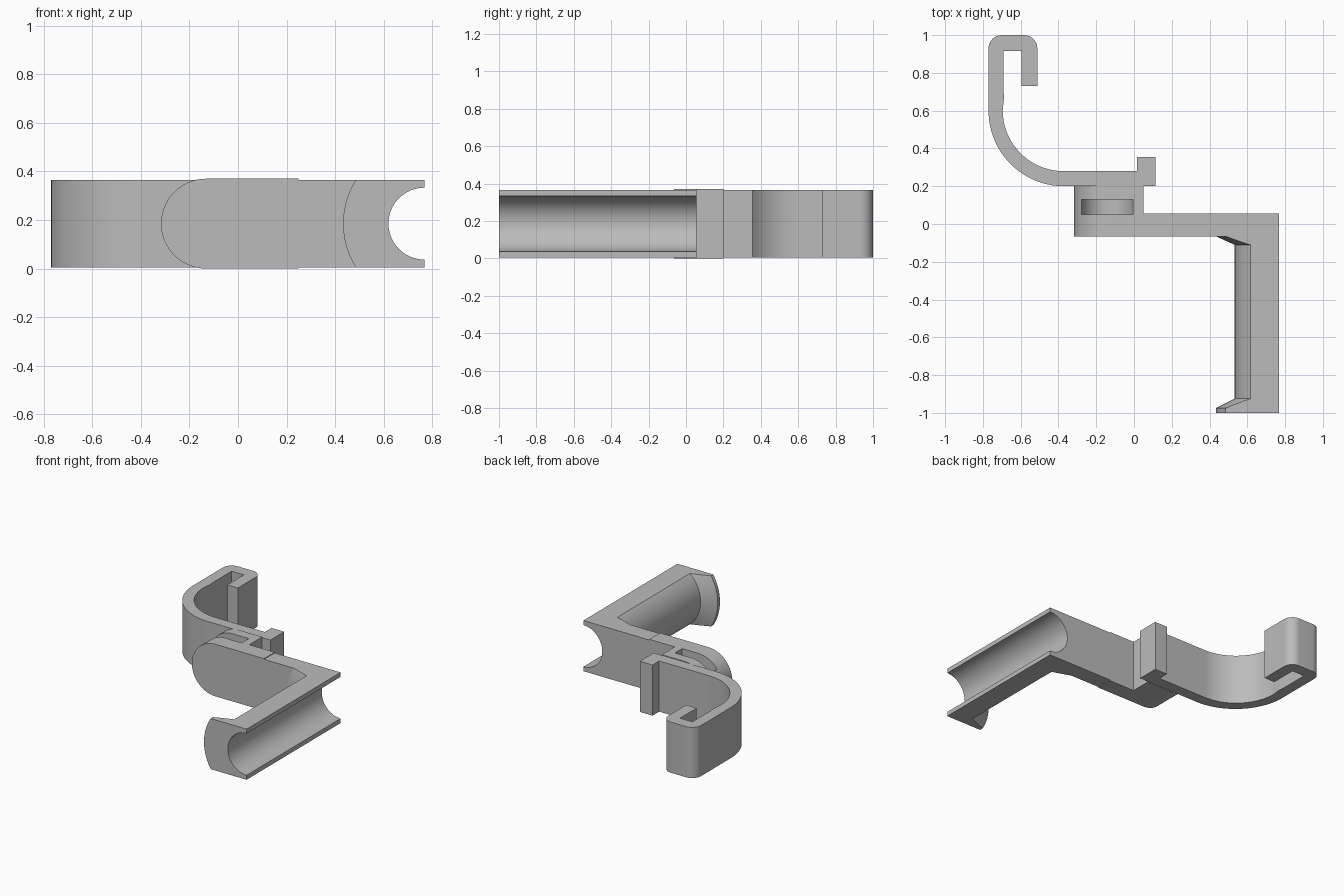
import bpy, bmesh
from math import cos, sin, pi, radians

cube = bpy.data.objects.get("Cube")
if cube:
    bpy.data.objects.remove(cube)

grey = bpy.data.materials.new("plain grey")
grey.use_nodes = True
colour = (0.5, 0.5, 0.5, 1)
grey.diffuse_color = colour
grey.node_tree.nodes["Principled BSDF"].inputs["Base Color"].default_value = colour

MID = 0.185            # middle height of every part
AXIS_X = 0.768         # axis of the tubular leg
LOW, HIGH = 0.005, 0.365


def arc(cx, cy, r, start, end, steps=32):
    angles = [radians(start + (end - start) * i / steps) for i in range(steps + 1)]
    return [(cx + r * cos(a), cy + r * sin(a)) for a in angles]


def finish(name, bm):
    bmesh.ops.recalc_face_normals(bm, faces=bm.faces)
    mesh = bpy.data.meshes.new(name)
    bm.to_mesh(mesh)
    bm.free()
    mesh.materials.append(grey)
    ob = bpy.data.objects.new(name, mesh)
    bpy.context.collection.objects.link(ob)
    return ob


def prism(name, outline, lo, hi, along="y"):
    """Extrude an outline: xz points along y, or xy points along z."""
    bm = bmesh.new()

    def ring(d):
        return [bm.verts.new((a, d, b) if along == "y" else (a, b, d)) for a, b in outline]

    r0, r1 = ring(lo), ring(hi)
    bm.faces.new(r0)
    bm.faces.new(r1)
    for i in range(len(r0)):
        j = (i + 1) % len(r0)
        bm.faces.new((r0[i], r0[j], r1[j], r1[i]))
    return finish(name, bm)


def box(name, x, y, z):
    return prism(name, [(x[0], z[0]), (x[1], z[0]), (x[1], z[1]), (x[0], z[1])], *y)


def turned(name, profile, sides=128):
    """Solid of (y, radius) rings turned round the leg axis."""
    bm = bmesh.new()
    rings = []
    for y, r in profile:
        rings.append([bm.verts.new((AXIS_X + r * cos(2 * pi * i / sides), y,
                                    MID + r * sin(2 * pi * i / sides))) for i in range(sides)])
    for a, b in zip(rings, rings[1:]):
        for i in range(sides):
            j = (i + 1) % sides
            bm.faces.new((a[i], a[j], b[j], b[i]))
    bm.faces.new(rings[0])
    bm.faces.new(rings[-1])
    return finish(name, bm)


def activate(ob):
    bpy.ops.object.select_all(action="DESELECT")
    ob.select_set(True)
    bpy.context.view_layer.objects.active = ob


def combine(ob, tool, operation="DIFFERENCE"):
    mod = ob.modifiers.new("combine", "BOOLEAN")
    mod.operation, mod.solver, mod.object = operation, "EXACT", tool
    activate(ob)
    bpy.ops.object.modifier_apply(modifier=mod.name)
    bpy.data.objects.remove(tool)


# Arm with a rounded end and a thicker boss behind it
arm = prism("arm_and_leg", arc(-0.132, MID, MID, 90, 270, 48) + [(0.9, 0), (0.9, 2 * MID)],
            -0.065, 0.2)
combine(arm, box("boss_trim", (0.05, 1), (0.055, 0.3), (-0.1, 0.5)))

# Round-bottomed pocket open at the top of the boss
pocket = arc(-0.142, MID, 0.137, 180, 360) + [(-0.005, 0.5), (-0.279, 0.5)]
combine(arm, prism("pocket_cutter", pocket, 0.05, 0.13))

# Flanged leg, trimmed to an open channel
leg = turned("leg", [(-1, 0.335), (-0.975, 0.335), (-0.925, 0.235), (-0.11, 0.235),
                     (-0.065, 0.335), (0, 0.335)])
combine(arm, leg, "UNION")
combine(arm, turned("bore_cutter", [(-1.1, 0.148), (0.2, 0.148)]))
combine(arm, box("side_trim", (AXIS_X, 2), (-1.2, 0.4), (-0.5, 1)))
for z in ((-0.5, LOW), (HIGH, 1)):
    combine(arm, box("height_trim", (0.25, 2), (-1.2, 0.4), z))

# Curved hook with end tab
hook_outline = (
    [(0.115, 0.2), (0.115, 0.355), (0.015, 0.355), (0.015, 0.28)]
    + arc(-0.373, 0.602, 0.322, 270, 180)
    + [(-0.688, 0.67), (-0.692, 0.72), (-0.692, 0.917), (-0.595, 0.917),
       (-0.595, 0.73), (-0.512, 0.73)]
    + arc(-0.582, 0.93, 0.07, 0, 90, 12)
    + arc(-0.7, 0.93, 0.07, 90, 180, 12)
    + arc(-0.37, 0.6, 0.4, 180, 270)
)
hook = prism("hook", hook_outline, LOW, HIGH, "z")

for ob in (arm, hook):
    activate(ob)
    bpy.ops.object.shade_smooth_by_angle(angle=radians(20))
